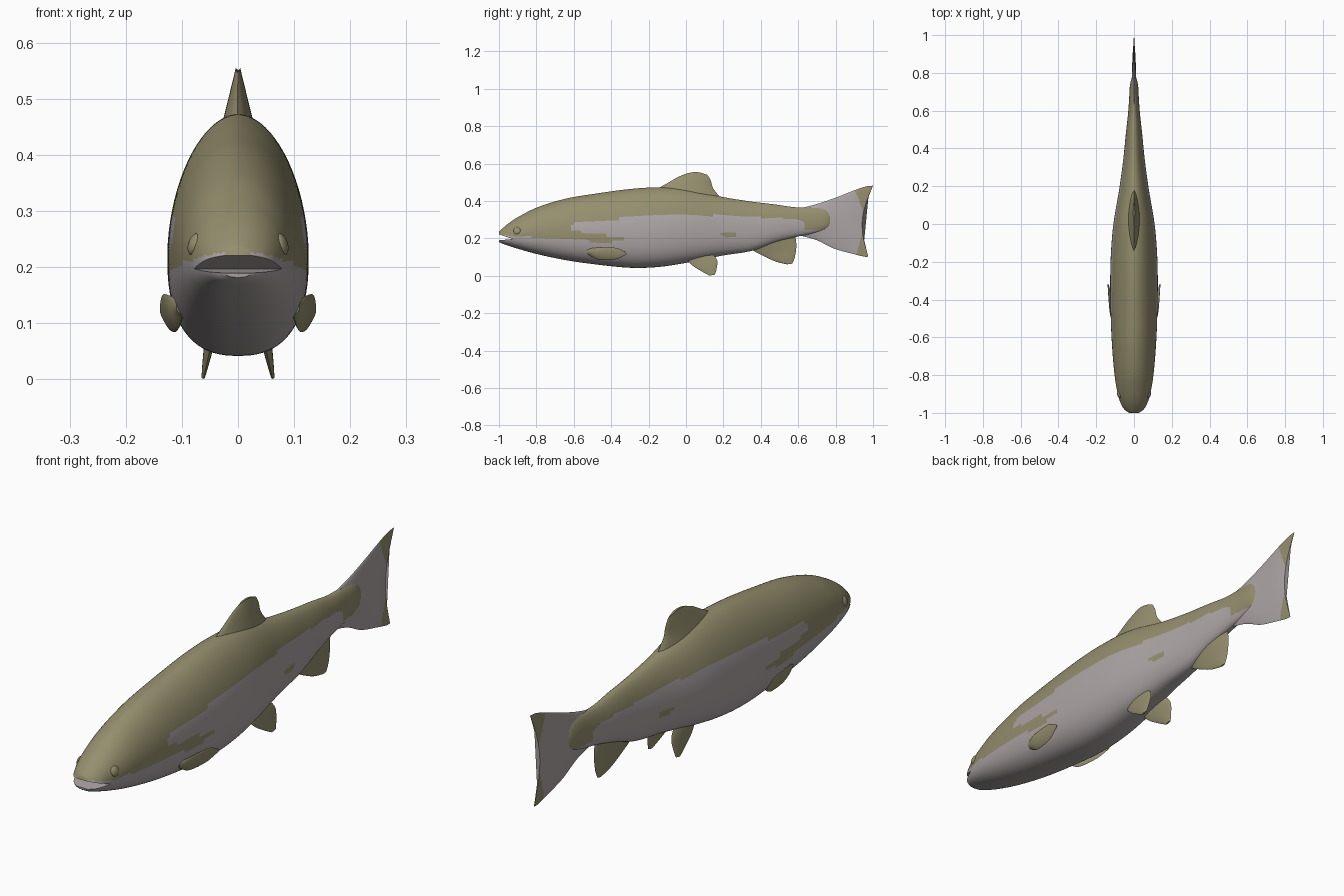
import bpy, bmesh, math
from mathutils import Vector

if "Cube" in bpy.data.objects:
    bpy.data.objects.remove(bpy.data.objects["Cube"])


def material(name, rgb):
    m = bpy.data.materials.new(name)
    m.diffuse_color = (*rgb, 1)
    m.use_nodes = True
    m.node_tree.nodes["Principled BSDF"].inputs["Base Color"].default_value = m.diffuse_color
    return m


SILVER = material("silver belly", (0.42, 0.375, 0.38))
OLIVE = material("olive back", (0.30, 0.275, 0.155))


def spline(pts, t):
    """Smooth curve through rows (t, value, value...)."""
    t = min(max(t, pts[0][0]), pts[-1][0])
    i = 0
    while i < len(pts) - 2 and t > pts[i + 1][0]:
        i += 1
    a, b = pts[i], pts[i + 1]
    p, q = pts[max(i - 1, 0)], pts[min(i + 2, len(pts) - 1)]
    d = b[0] - a[0]
    u = (t - a[0]) / d
    out = []
    for k in range(1, len(a)):
        m0 = (b[k] - p[k]) / (b[0] - p[0]) * d
        m1 = (q[k] - a[k]) / (q[0] - a[0]) * d
        out.append((2*u**3 - 3*u*u + 1) * a[k] + (u**3 - 2*u*u + u) * m0
                   + (3*u*u - 2*u**3) * b[k] + (u**3 - u*u) * m1)
    return out


def smooth(ob, angle=45):
    bpy.ops.object.select_all(action='DESELECT')
    ob.select_set(True)
    bpy.context.view_layer.objects.active = ob
    bpy.ops.object.shade_smooth_by_angle(angle=math.radians(angle))


def loft(name, rings, mats):
    """Skin a list of closed rings and cap both ends."""
    bm = bmesh.new()
    rows = [[bm.verts.new(v) for v in r] for r in rings]
    n = len(rows[0])
    for a, b in zip(rows, rows[1:]):
        for i in range(n):
            j = (i + 1) % n
            bm.faces.new((a[i], a[j], b[j], b[i]))
    bm.faces.new(rows[0])
    bm.faces.new(rows[-1])
    bmesh.ops.recalc_face_normals(bm, faces=bm.faces)
    me = bpy.data.meshes.new(name)
    bm.to_mesh(me)
    bm.free()
    for m in mats:
        me.materials.append(m)
    ob = bpy.data.objects.new(name, me)
    bpy.context.collection.objects.link(ob)
    return ob


def paint(ob, rule):
    for f in ob.data.polygons:
        f.material_index = int(rule(f.center.y, f.center.z))


# Body: y, top height, bottom height, half width
BODY = [(-1, .235, .182, .030), (-.985, .250, .173, .050), (-.95, .280, .161, .070),
        (-.9, .313, .145, .086), (-.8, .364, .117, .103), (-.65, .411, .085, .116),
        (-.5, .437, .063, .123), (-.3, .464, .043, .126), (-.15, .473, .047, .122),
        (0, .465, .069, .109), (.2, .421, .109, .076), (.35, .397, .133, .056),
        (.48, .381, .178, .043), (.58, .367, .206, .032), (.66, .366, .222, .026),
        (.73, .364, .240, .022), (.765, .348, .258, .015), (.785, .315, .295, .004)]


def body_ring(y, count=80):
    top, bot, w = spline(BODY, y)
    mid = bot + .42 * (top - bot)
    ring = []
    for i in range(count):
        a = 2 * math.pi * (i + .5) / count
        c, s = math.cos(a), math.sin(a)
        e = 2 / 1.9 if s > 0 else 2 / 2.5
        h = top - mid if s > 0 else mid - bot
        ring.append((w * math.copysign(abs(c)**e, c), y,
                     mid + h * math.copysign(abs(s)**e, s)))
    return ring


ROWS = 190
body = loft("body", [body_ring(-1 + 1.785 * (i / ROWS)**1.15) for i in range(ROWS + 1)],
            [SILVER, OLIVE])

# Open mouth: wedge cut across the snout
wedge = [(-1.05, .237), (-.925, .197), (-1.05, .185)]
cutter = loft("mouth_cutter", [[(x, y, z) for y, z in wedge] for x in (-.2, .2)], [SILVER])
cutter.hide_render = True
mod = body.modifiers.new("mouth", 'BOOLEAN')
mod.operation = 'DIFFERENCE'
mod.solver = 'EXACT'
mod.object = cutter
bpy.context.view_layer.objects.active = body
bpy.ops.object.modifier_apply(modifier=mod.name)
bpy.data.objects.remove(cutter)

# Colour pattern: olive back, cheek streak and tail root
CHEEK = [(-1, .226), (-.92, .212), (-.75, .205), (-.6, .195), (-.45, .18), (-.33, .187)]
STREAK = [(-.62, .25), (-.58, .238), (-.45, .222), (-.33, .197)]
BACK = [(-.62, .26), (-.59, .287), (-.42, .30), (-.2, .32), (0, .325), (.2, .322),
        (.4, .312), (.6, .30), (.63, .285)]


def body_olive(y, z):
    if y < -.615:
        return z > spline(CHEEK, y)[0]
    if y > .635:
        return z > .247
    if y < -.33 and spline(CHEEK, y)[0] < z < spline(STREAK, y)[0]:
        return True
    if ((y - .23) / .045)**2 + ((z - .22) / .01)**2 < 1:
        return True
    return z > spline(BACK, y)[0]


paint(body, body_olive)
smooth(body)


def fin(name, rows, mats, axis=(1, 0, 0), bow=(0, 0, 0), side=1, n=28, m=20):
    """Lens-section fin; rows are (leading point, trailing point, half thickness)."""
    table = [(i, *a, *b, h) for i, (a, b, h) in enumerate(rows)]
    axis, bow = Vector(axis).normalized(), Vector(bow)
    rings = []
    for r in range(n + 1):
        t = (len(rows) - 1) * r / n
        v = spline(table, t)
        a, b, h = Vector(v[:3]), Vector(v[3:6]), v[6]
        ring = []
        for k in range(2 * m):
            s = k / m if k <= m else 2 - k / m
            arch = max(math.sin(math.pi * s), 0)
            sign = 1 if k <= m else -1
            p = a.lerp(b, s) + bow * arch * (r / n)**2
            p += axis * sign * h * (arch**.7 + .04 * (1 if 0 < k < 2 * m else -1))
            ring.append((p.x * side, p.y, p.z))
        rings.append(ring)
    return loft(name, rings, mats)


# Tail fin with olive corners
tail = fin("tail_fin", [((0, .60, .358), (0, .60, .218), .014),
                        ((0, .70, .384), (0, .70, .19), .014),
                        ((0, .80, .418), (0, .79, .146), .011),
                        ((0, .90, .457), (0, .89, .118), .008),
                        ((0, .96, .477), (0, .95, .103), .005),
                        ((0, 1.0, .482), (0, .975, .102), .003)],
           [SILVER, OLIVE], bow=(0, -.045, 0), n=60, m=60)
paint(tail, lambda y, z: (z > .34 and y > .90 + (.47 - z) * .38)
      or (z < .24 and y > .915 + max(z - .13, 0) * .28))
smooth(tail)

# Dorsal and anal fins
smooth(fin("dorsal_fin", [((0, -.20, .44), (0, .20, .40), .036),
                          ((0, -.10, .495), (0, .147, .465), .021),
                          ((0, -.045, .527), (0, .132, .51), .011),
                          ((0, .00, .546), (0, .115, .539), .004)],
           [OLIVE], bow=(0, 0, .012)))
smooth(fin("anal_fin", [((0, .33, .15), (0, .58, .24), .020),
                        ((0, .41, .108), (0, .59, .165), .010),
                        ((0, .48, .076), (0, .582, .10), .006),
                        ((0, .54, .061), (0, .568, .065), .003)], [OLIVE]))

# Paired fins and eyes
for side, label in ((1, "left"), (-1, "right")):
    smooth(fin(label + "_pelvic_fin", [((.040, -.01, .10), (.040, .13, .13), .012),
                                       ((.050, .035, .055), (.050, .166, .085), .009),
                                       ((.057, .085, .023), (.057, .164, .04), .006),
                                       ((.062, .125, .001), (.062, .154, .006), .003)],
               [OLIVE], side=side))
    smooth(fin(label + "_pectoral_fin", [((.105, -.535, .14), (.098, -.525, .115), .008),
                                         ((.124, -.48, .150), (.108, -.47, .087), .009),
                                         ((.135, -.38, .150), (.121, -.38, .088), .006),
                                         ((.139, -.33, .130), (.134, -.33, .108), .002)],
               [OLIVE], axis=(.95, 0, -.25), bow=(0, .012, 0), side=side))
    bpy.ops.mesh.primitive_uv_sphere_add(segments=24, ring_count=12, radius=1,
                                         location=(side * .078, -.903, .241),
                                         rotation=(0, -.3 * side, -.25 * side))
    eye = bpy.context.object
    eye.name = label + "_eye"
    eye.scale = (.010, .020, .020)
    eye.data.materials.append(OLIVE)
    smooth(eye)
